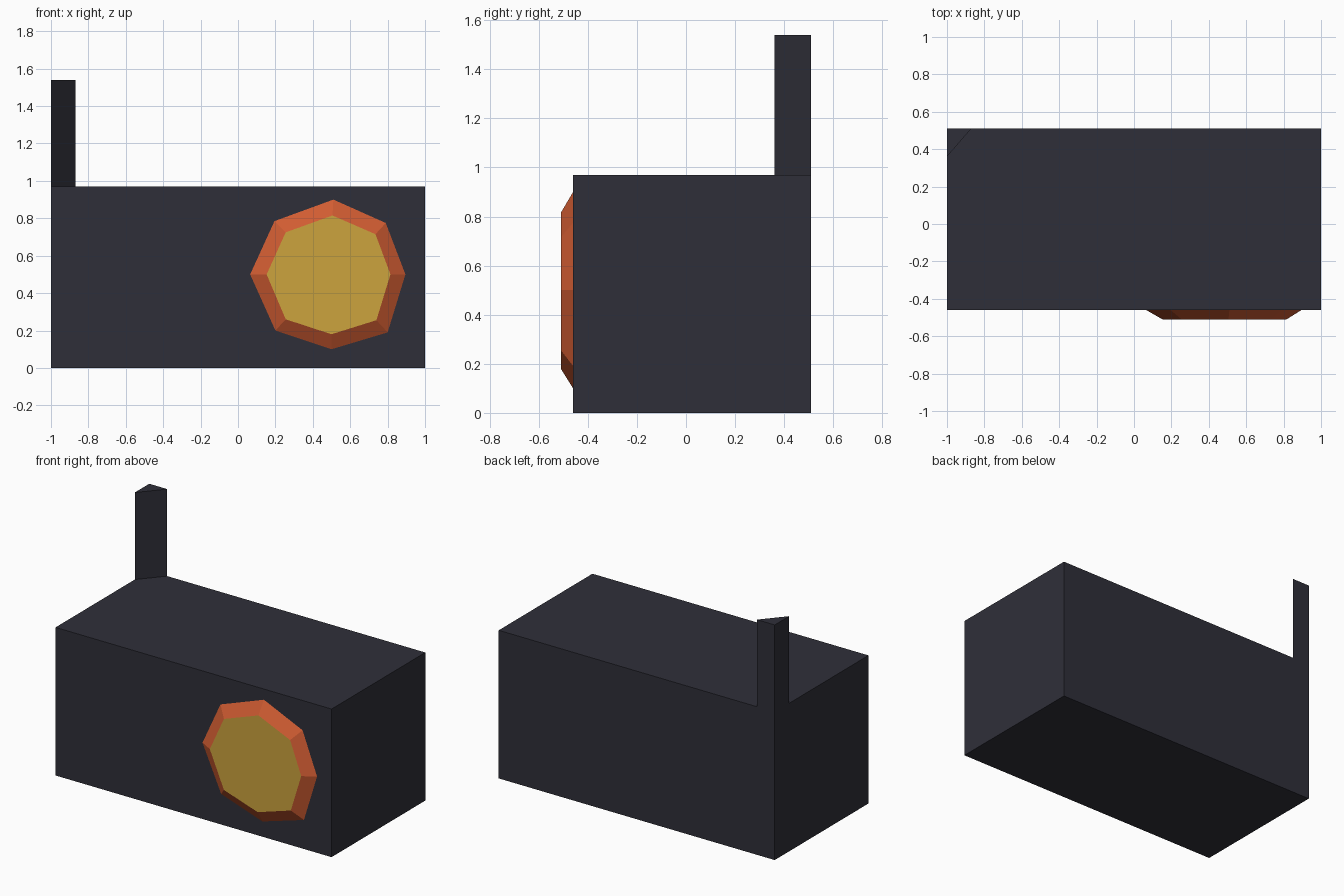
import bpy
import bmesh

if "Cube" in bpy.data.objects:
    bpy.data.objects.remove(bpy.data.objects["Cube"])


def material(name, rgb):
    """Flat material from an 8-bit sRGB colour."""
    lin = [((c / 255 + 0.055) / 1.055) ** 2.4 for c in rgb]
    m = bpy.data.materials.new(name)
    m.diffuse_color = (*lin, 1)
    m.use_nodes = True
    m.node_tree.nodes["Principled BSDF"].inputs["Base Color"].default_value = m.diffuse_color
    return m


CHARCOAL = material("charcoal", (47, 47, 57))
ORANGE = material("burnt orange", (208, 92, 50))
YELLOW = material("mustard yellow", (204, 163, 61))


def loft(name, rings, mats, cap_start=True):
    """Join matching rings of points; last material goes on the end cap."""
    bm = bmesh.new()
    loops = [[bm.verts.new(p) for p in ring] for ring in rings]
    n = len(loops[0])
    for a, b in zip(loops, loops[1:]):
        for i in range(n):
            j = (i + 1) % n
            bm.faces.new((a[i], a[j], b[j], b[i]))
    if cap_start:
        bm.faces.new(loops[0][::-1])
    end = bm.faces.new(loops[-1])
    bmesh.ops.recalc_face_normals(bm, faces=bm.faces)
    end.material_index = len(mats) - 1
    me = bpy.data.meshes.new(name)
    bm.to_mesh(me)
    bm.free()
    for m in mats:
        me.materials.append(m)
    ob = bpy.data.objects.new(name, me)
    bpy.context.collection.objects.link(ob)
    return ob


def prism(name, outline, z0, z1, mat):
    return loft(name, [[(x, y, z) for x, y in outline] for z in (z0, z1)], [mat])


# Main case
prism("case", [(-1, -0.46), (1, -0.46), (1, 0.51), (-1, 0.51)], 0, 0.97, CHARCOAL)

# Triangular post on the back left corner
prism("corner_post", [(-1, 0.36), (-0.87, 0.51), (-1, 0.51)], 0.97, 1.54, CHARCOAL)

# Slightly irregular octagonal dial: sloped rim and flat face
outer = [(0.51, 0.9), (0.79, 0.775), (0.895, 0.5), (0.80, 0.19),
         (0.5, 0.10), (0.2, 0.2), (0.065, 0.5), (0.195, 0.785)]
inner = [(0.505, 0.815), (0.735, 0.715), (0.815, 0.5), (0.74, 0.255),
         (0.5, 0.18), (0.255, 0.26), (0.153, 0.5), (0.255, 0.725)]
loft("dial", [[(x, -0.46, z) for x, z in outer],
              [(x, -0.51, z) for x, z in inner]], [ORANGE, YELLOW])
